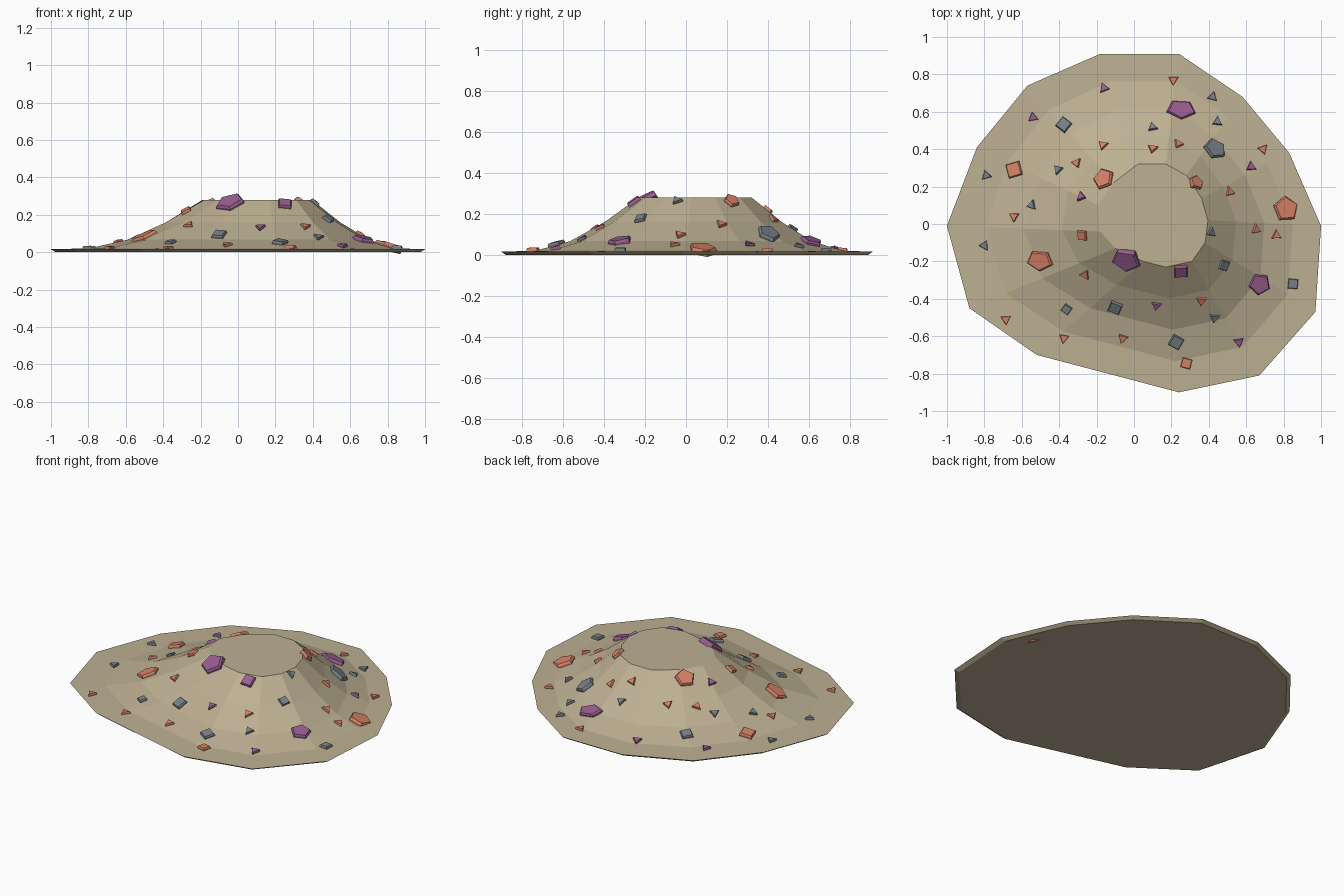
import bpy
import bmesh
import math
import random
from mathutils import Vector, Matrix
from mathutils.bvhtree import BVHTree

random.seed(4)
cube = bpy.data.objects.get("Cube")
if cube:
    bpy.data.objects.remove(cube, do_unlink=True)


def make_material(name, srgb):
    """Flat material from display colour values, converted to linear."""
    linear = [(c / 255) ** 2.2 for c in srgb] + [1]
    material = bpy.data.materials.new(name)
    material.use_nodes = True
    material.diffuse_color = linear
    bsdf = next(n for n in material.node_tree.nodes if n.type == "BSDF_PRINCIPLED")
    bsdf.inputs["Base Color"].default_value = linear
    bsdf.inputs["Roughness"].default_value = 1
    return material


def make_object(name, bm, material):
    """Turn a bmesh into a flat-shaded object."""
    bmesh.ops.recalc_face_normals(bm, faces=bm.faces)
    mesh = bpy.data.meshes.new(name)
    bm.to_mesh(mesh)
    mesh.materials.append(material)
    obj = bpy.data.objects.new(name, mesh)
    bpy.context.collection.objects.link(obj)
    return obj


def loft(bm, rings):
    """Join closed rings of points with quads and cap both ends."""
    loops = [[bm.verts.new(p) for p in ring] for ring in rings]
    count = len(loops[0])
    for low, high in zip(loops, loops[1:]):
        for i in range(count):
            j = (i + 1) % count
            bm.faces.new((low[i], low[j], high[j], high[i]))
    bm.faces.new(loops[0][::-1])
    bm.faces.new(loops[-1])


# Mound: irregular outer outline blending into the rim of the flat top
outer = [(-.18, .91), (.24, .91), (.58, .68), (.83, .38), (1, -.01), (.97, -.47), (.67, -.81),
         (.24, -.9), (-.52, -.7), (-.88, -.45), (-1, -.01), (-.84, .41), (-.57, .74)]
rim = [(.02, .32), (.17, .32), (.28, .26), (.36, .14), (.395, .02), (.38, -.1), (.31, -.2),
       (.17, -.23), (.05, -.2), (-.1, -.13), (-.18, -.04), (-.19, .1), (-.11, .22)]


def mound_ring(blend, height):
    """Ring between the rim (blend 0) and the outer outline (blend 1)."""
    return [Vector(a).lerp(Vector(b), blend).to_3d() + Vector((0, 0, height))
            for a, b in zip(rim, outer)]


underside = [(x * .975, y * .975, 0) for x, y in outer]
profile = [(1, .016), (.75, .021), (.5, .067), (.25, .16), (0, .28)]
mound_bm = bmesh.new()
loft(mound_bm, [underside] + [mound_ring(b, h) for b, h in profile])
make_object("mound", mound_bm, make_material("sandy tan", (188, 175, 145)))
surface = BVHTree.FromBMesh(mound_bm)


# Pebbles: small tapered prisms set into the slope
def add_pebble(bm, x, y, sides, radius, angle, stretch=1.0):
    point, normal, _, _ = surface.ray_cast(Vector((x, y, 1)), Vector((0, 0, -1)))
    if normal.z < 0:
        normal = -normal
    across = Vector((1, 0, 0))
    across = (across - normal * across.dot(normal)).normalized()
    up = normal.cross(across)
    frame = Matrix((across, up, normal)).transposed()
    thick = .008 + radius * .2
    rings = []
    for size, height in ((1, -.01), (1, thick * .5), (.88, thick)):
        ring = []
        for i in range(sides):
            a = math.radians(angle) + math.tau * i / sides
            local = Vector((math.cos(a) * radius * size * stretch,
                            math.sin(a) * radius * size, height))
            ring.append(point + frame @ local)
        rings.append(ring)
    loft(bm, rings)


# Large stones: x, y, radius, angle, stretch
large = {
    "terracotta": [(-.16, .24, .06, 100, 1), (-.5, -.195, .057, -90, 1.35),
                   (.81, .08, .07, 95, 1), (.33, .22, .04, 20, 1.1)],
    "purple": [(.25, .61, .055, -90, 1.5), (-.04, -.19, .07, -90, 1.15),
               (.67, -.32, .06, 190, 1)],
    "slate": [(.43, .4, .058, 110, 1.15)],
}
# Medium stones: x, y, radius, angle
medium = {
    "terracotta": [(-.64, .29, .053, 60), (-.275, -.06, .036, 50), (.28, -.745, .037, 30)],
    "purple": [(.25, -.25, .048, 45)],
    "slate": [(-.375, .53, .045, 5), (-.1, -.445, .045, 25), (.225, -.63, .045, 15),
              (.48, -.22, .036, 20), (.85, -.32, .037, 40), (-.36, -.455, .032, 10)],
}
# Small chips: x, y
small = {
    "terracotta": [(.21, .77), (-.165, .42), (-.305, .325), (.1, .4), (.235, .425),
                   (.69, .4), (.51, .17), (.65, -.03), (.76, -.06), (-.64, .04),
                   (-.26, -.27), (-.685, -.51), (-.375, -.61), (-.06, -.61), (.36, -.41)],
    "purple": [(-.16, .725), (-.54, .57), (-.28, .145), (.625, .305), (.12, -.435), (.56, -.63)],
    "slate": [(.42, .68), (.445, .545), (.1, .515), (-.79, .26), (-.405, .29),
              (-.545, .1), (.41, -.045), (-.8, -.115), (.43, -.5)],
}
colours = {"terracotta": (212, 128, 102), "purple": (152, 94, 143), "slate": (118, 128, 135)}

for colour, srgb in colours.items():
    bm = bmesh.new()
    for x, y, radius, angle, stretch in large[colour]:
        add_pebble(bm, x, y, 5, radius, angle, stretch)
    for x, y, radius, angle in medium[colour]:
        add_pebble(bm, x, y, 4, radius, angle)
    for x, y in small[colour]:
        add_pebble(bm, x, y, 3, .031, random.uniform(0, 120))
    make_object(colour + "_pebbles", bm, make_material(colour, srgb))
